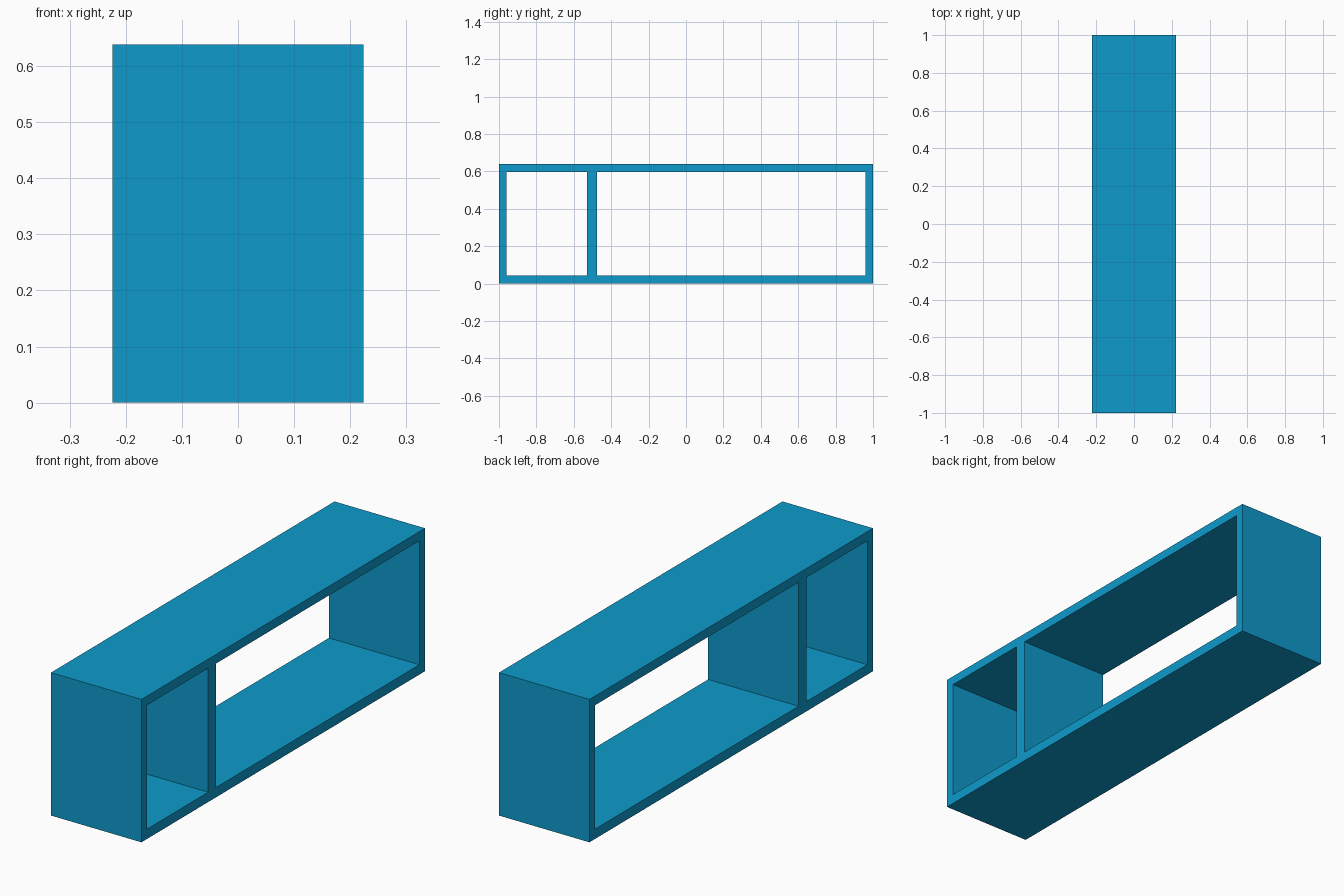
import bpy
import bmesh
from mathutils import Vector

cube = bpy.data.objects.get("Cube")
if cube:
    bpy.data.objects.remove(cube, do_unlink=True)

WIDTH = 0.447
# Board edges along the length and the height
Y = [-1.0, -0.96, -0.53, -0.475, 0.96, 1.0]
Z = [0.0, 0.044, 0.597, 0.638]

# Blue paint
blue = bpy.data.materials.new("blue")
blue.use_nodes = True
colour = (0.0044, 0.323, 0.597, 1.0)
blue.diffuse_color = colour
blue.node_tree.nodes["Principled BSDF"].inputs["Base Color"].default_value = colour

# Side profile: solid cells are the boards, skipped cells are the two openings
bm = bmesh.new()
x = -WIDTH / 2
grid = [[bm.verts.new((x, y, z)) for z in Z] for y in Y]
for i in range(len(Y) - 1):
    for j in range(len(Z) - 1):
        if j == 1 and i in (1, 3):
            continue
        bm.faces.new((grid[i][j], grid[i][j + 1],
                      grid[i + 1][j + 1], grid[i + 1][j]))

# Extrude the profile across the width
result = bmesh.ops.extrude_face_region(bm, geom=bm.faces[:], use_keep_orig=True)
moved = [g for g in result["geom"] if isinstance(g, bmesh.types.BMVert)]
bmesh.ops.translate(bm, verts=moved, vec=Vector((WIDTH, 0, 0)))
bmesh.ops.recalc_face_normals(bm, faces=bm.faces[:])

# Shelf frame with its divider
mesh = bpy.data.meshes.new("shelf_frame")
bm.to_mesh(mesh)
bm.free()
mesh.materials.append(blue)
shelf = bpy.data.objects.new("shelf_frame", mesh)
bpy.context.collection.objects.link(shelf)
